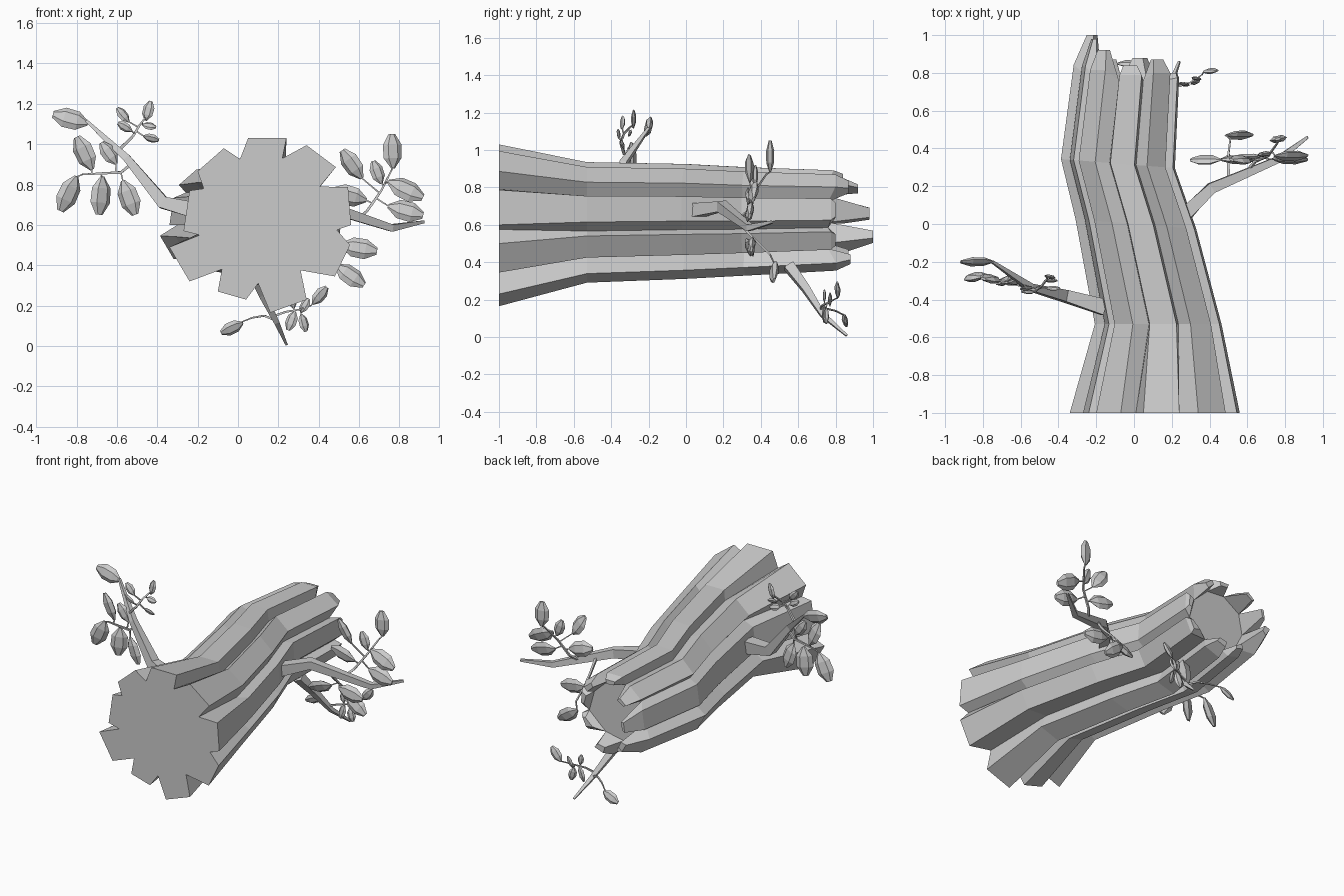
import bpy, bmesh, math, random
from mathutils import Vector

if "Cube" in bpy.data.objects:
    bpy.data.objects.remove(bpy.data.objects["Cube"])

random.seed(4)


def finish(bm, name):
    bmesh.ops.recalc_face_normals(bm, faces=bm.faces)
    me = bpy.data.meshes.new(name)
    bm.to_mesh(me)
    bm.free()
    ob = bpy.data.objects.new(name, me)
    bpy.context.collection.objects.link(ob)
    return ob


def skin(bm, rings, cap_start=True, cap_end=True):
    loops = [[bm.verts.new(p) for p in r] for r in rings]
    n = len(loops[0])
    for a, b in zip(loops, loops[1:]):
        for i in range(n):
            j = (i + 1) % n
            bm.faces.new((a[i], a[j], b[j], b[i]))
    if cap_start:
        bm.faces.new(loops[0])
    if cap_end:
        bm.faces.new(loops[-1])
    return loops


# Trunk: nine ridges, each as left edge, right edge, then valley (x, z)
profile = [(.05, 1.03), (.24, 1.03), (.22, .93),
           (.34, .995), (.485, .886), (.405, .79),
           (.545, .787), (.56, .60), (.49, .575),
           (.555, .50), (.48, .345), (.31, .375),
           (.34, .23), (.16, .165), (.10, .31),
           (.04, .23), (-.10, .27), (-.08, .38),
           (-.24, .32), (-.34, .49), (-.19, .55),
           (-.27, .57), (-.24, .77), (-.17, .78),
           (-.20, .866), (-.07, .98), (.01, .926)]


# One trunk ring; the grooves can twist relative to the ridges
def section(y, cx, cz, s, tilt=0, twist=0):
    out = []
    for i, (x, z) in enumerate(profile):
        a = math.radians(twist) if i % 3 == 2 else 0
        dx, dz = (x - .11) * s, (z - .6) * s
        dx, dz = dx * math.cos(a) + dz * math.sin(a), dz * math.cos(a) - dx * math.sin(a)
        out.append(Vector((cx + dx, y - tilt * dx, cz + dz)))
    return out


bm = bmesh.new()
loops = skin(bm, [section(-1, .11, .6, 1), section(-.53, .128, .615, .745, 0, 6),
                  section(0, .01, .62, .71, .08, 6), section(.32, -.085, .62, .67, .08, 6),
                  section(.76, -.04, .625, .62, 0, 6)], True, False)
end = loops[-1]
bm.faces.new(end[2::3])  # recessed broken end
tips = [.84, .87, .80, .80, .88, .87, 1.0, .98, .92]
for k, ty in enumerate(tips):  # splintered teeth leaning inward
    base = [end[3 * k - 1], end[3 * k], end[3 * k + 1], end[3 * k + 2]]
    mid = (base[1].co + base[2].co) / 2
    tip = []
    for v, f in zip(base, (.45, .65, .65, .45)):
        p = mid.lerp(v.co, f)
        p = Vector((-.04, 0, .625)).lerp(p, 1 - (ty - .76) * .9)
        p.y = ty
        tip.append(bm.verts.new(p))
    for v in base[1:3]:
        v.co.y += (ty - .76) * .35
    for i in range(3):
        bm.faces.new((base[i], base[i + 1], tip[i + 1], tip[i]))
    bm.faces.new((base[3], base[0], tip[0], tip[3]))
    bm.faces.new(tip)
finish(bm, "trunk")


# Tapered tube along a path
def tube(bm, path, r0, r1, sides=4):
    pts = [Vector(p) for p in path]
    rings = []
    for i, p in enumerate(pts):
        d = (pts[min(i + 1, len(pts) - 1)] - pts[max(i - 1, 0)]).normalized()
        u = d.cross(Vector((0, 1, 0.01))).normalized()
        w = d.cross(u)
        r = r0 + (r1 - r0) * i / (len(pts) - 1)
        rings.append([p + r * (u * math.cos(t) + w * math.sin(t))
                      for t in (2 * math.pi * (k + .5) / sides for k in range(sides))])
    skin(bm, rings)


# Faceted flat leaf, long axis in the xz plane, rolled slightly about it
def leaf(bm, x, y, z, ang, ln):
    a = math.radians(ang)
    roll = random.choice((-1, 1)) * random.uniform(.15, .5)
    d = Vector((math.cos(a), 0, math.sin(a)))
    side = Vector((-d.z, 0, d.x))
    up = Vector((0, 1, 0))
    u = side * math.cos(roll) + up * math.sin(roll)
    v = up * math.cos(roll) - side * math.sin(roll)
    c = Vector((x, y, z))
    w = ln * .28
    rings = []
    for t, f in ((-.5, .2), (-.2, .95), (.18, 1), (.5, .35)):
        rings.append([c + d * t * ln + u * w * f * math.cos(k * math.pi / 3)
                      + v * w * .42 * f * math.sin(k * math.pi / 3)
                      for k in range(6)])
    skin(bm, rings)
    return c - d * ln * .48


# Twig with leaves, each leaf joined to it by a thin stalk
def spray(name, twig, leaves, r=.011):
    bm = bmesh.new()
    tube(bm, twig, r, r * .5)
    pts = [Vector(p) for p in twig]
    samples = [a.lerp(b, t / 8) for a, b in zip(pts, pts[1:]) for t in range(9)]
    for l in leaves:
        foot = leaf(bm, *l)
        near = min(samples, key=lambda s: (s - foot).length)
        if (near - foot).length > .005:
            tube(bm, [near, foot], r * .5, r * .4)
    finish(bm, name)


def branch(name, path, r0, r1):
    bm = bmesh.new()
    tube(bm, path, r0, r1)
    finish(bm, name)


# Left branch and leaves
branch("left_branch", [(-.16, -.44, .66), (-.37, -.38, .71), (-.55, -.335, .93), (-.75, -.2, 1.115)], .06, .01)
spray("left_tip_leaf", [(-.7, -.23, 1.07), (-.75, -.2, 1.11)], [(-.83, -.2, 1.125, 165, .18)])
spray("left_lower_spray", [(-.53, -.34, .9), (-.58, -.33, .86), (-.68, -.31, .855), (-.77, -.29, .85)],
      [(-.76, -.29, .955, 115, .18), (-.64, -.31, .955, 125, .13), (-.84, -.28, .755, 245, .19),
       (-.68, -.3, .745, 265, .19), (-.54, -.34, .735, 290, .18)])
spray("left_upper_spray", [(-.58, -.33, .98), (-.52, -.35, 1.04), (-.49, -.33, 1.09), (-.46, -.29, 1.13)],
      [(-.445, -.28, 1.165, 75, .1), (-.57, -.34, 1.145, 130, .09), (-.56, -.36, 1.085, 150, .08),
       (-.43, -.34, 1.03, 345, .08), (-.44, -.3, 1.09, 350, .07)])

# Right branch and leaves
branch("right_branch", [(.24, .02, .67), (.41, .19, .7), (.76, .34, .585), (.92, .46, .615)], .055, .01)
spray("right_upper_spray", [(.6, .28, .63), (.64, .33, .67), (.71, .36, .77), (.76, .43, .87)],
      [(.765, .45, .965, 92, .17), (.565, .34, .9, 125, .17), (.55, .34, .745, 165, .18),
       (.83, .36, .775, 335, .19), (.69, .37, .86, 110, .12), (.83, .34, .67, 345, .18)])
spray("right_lower_spray", [(.5, .24, .67), (.5, .31, .58), (.5, .37, .52), (.51, .45, .44)],
      [(.6, .35, .485, 350, .18), (.555, .47, .35, 325, .17), (.38, .34, .48, 200, .17)])

# Lower branch and leaves
branch("lower_branch", [(.07, .55, .38), (.12, .64, .26), (.19, .73, .12), (.24, .86, .008)], .04, .008)
spray("lower_right_spray", [(.18, .72, .15), (.24, .73, .17), (.3, .75, .18), (.36, .79, .2)],
      [(.405, .81, .25, 50, .11), (.33, .77, .2, 60, .08), (.265, .74, .125, 250, .1),
       (.325, .75, .115, 285, .09), (.27, .74, .22, 100, .07)], .008)
spray("lower_left_spray", [(.18, .73, .13), (.13, .76, .15), (.07, .8, .14), (.02, .84, .12)],
      [(-.03, .85, .09, 205, .12)], .008)
